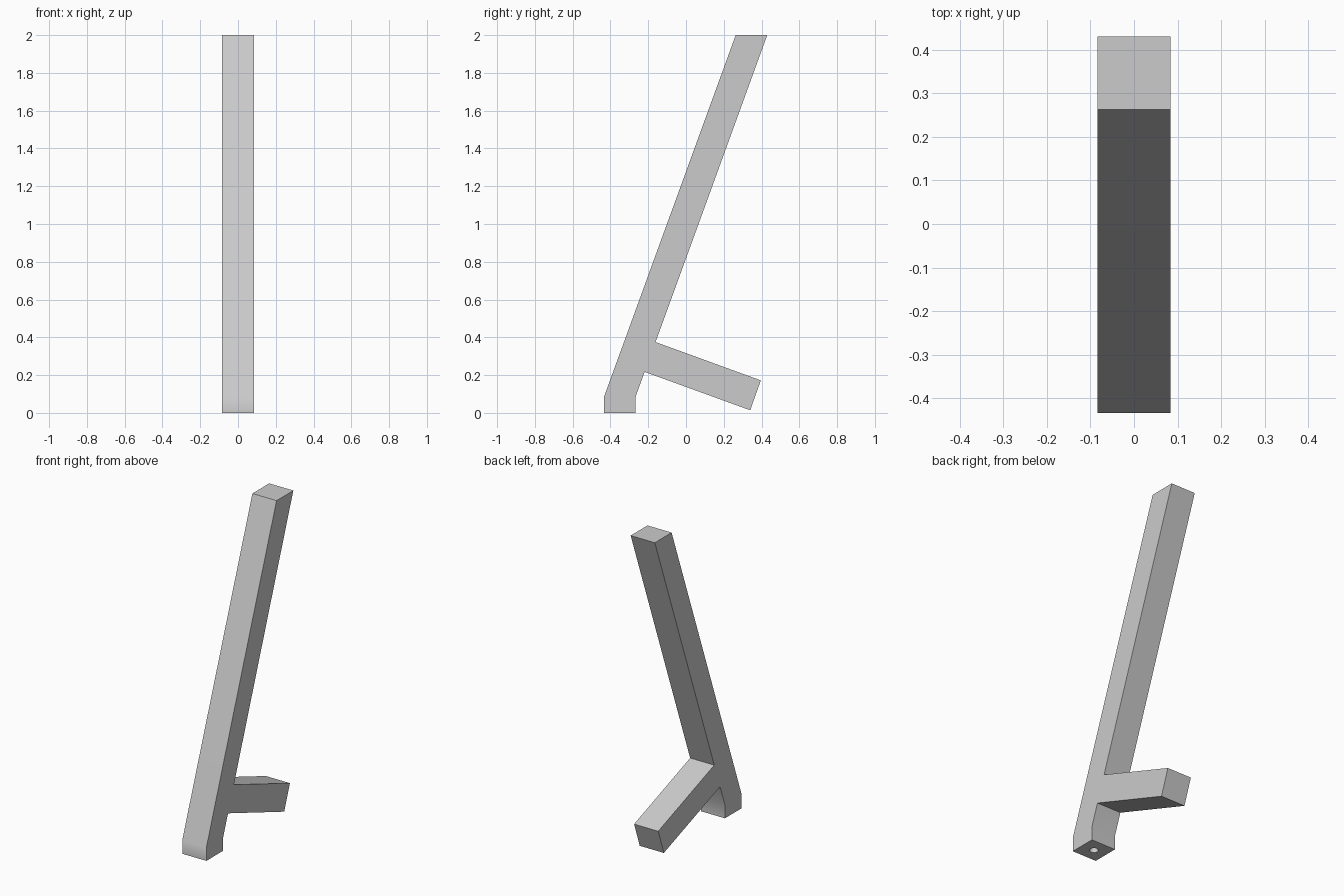
import bpy
import bmesh
from math import radians, tan

cube = bpy.data.objects.get("Cube")
if cube:
    bpy.data.objects.remove(cube)

HALF_WIDTH = 0.084
SLOPE = tan(radians(20))

grey = bpy.data.materials.new("light grey")
grey.use_nodes = True
colour = (0.6, 0.6, 0.6, 1)
grey.diffuse_color = colour
grey.node_tree.nodes["Principled BSDF"].inputs["Base Color"].default_value = colour

# Side profile (y, z): upright foot, leaning post and rear prop
FRONT, BACK, BEND, TOP = -0.434, -0.267, 0.085, 2.0
lean = (TOP - BEND) * SLOPE
profile = [
    (FRONT, 0), (BACK, 0), (BACK, BEND),
    (-0.219, 0.217), (0.34, 0.014), (0.396, 0.172), (-0.161, 0.375),
    (BACK + lean, TOP), (FRONT + lean, TOP), (FRONT, BEND),
]

# Extrude the profile across the width
bm = bmesh.new()
side = bm.faces.new([bm.verts.new((-HALF_WIDTH, y, z)) for y, z in profile])
extruded = bmesh.ops.extrude_face_region(bm, geom=[side])["geom"]
moved = [v for v in extruded if isinstance(v, bmesh.types.BMVert)]
bmesh.ops.translate(bm, vec=(2 * HALF_WIDTH, 0, 0), verts=moved)
bmesh.ops.recalc_face_normals(bm, faces=bm.faces)
mesh = bpy.data.meshes.new("leaning_stand")
bm.to_mesh(mesh)
bm.free()
mesh.materials.append(grey)
stand = bpy.data.objects.new("leaning_stand", mesh)
bpy.context.collection.objects.link(stand)

# Round peg hole in the underside of the foot
bpy.ops.mesh.primitive_cylinder_add(
    vertices=32, radius=0.025, depth=0.3, location=(0, (FRONT + BACK) / 2, 0))
cutter = bpy.context.object
cutter.name = "peg_hole_cutter"
cutter.data.materials.append(grey)
cutter.hide_render = True
cutter.hide_viewport = True
hole = stand.modifiers.new("peg_hole", "BOOLEAN")
hole.object = cutter
hole.solver = "EXACT"

# Soften the shallow bend, keep the other edges crisp
bpy.ops.object.select_all(action="DESELECT")
bpy.context.view_layer.objects.active = stand
stand.select_set(True)
bpy.ops.object.modifier_apply(modifier=hole.name)
bpy.ops.object.shade_smooth_by_angle(angle=radians(30))
weighted = stand.modifiers.new("weighted_normals", "WEIGHTED_NORMAL")
weighted.keep_sharp = True
bpy.data.objects.remove(cutter)
